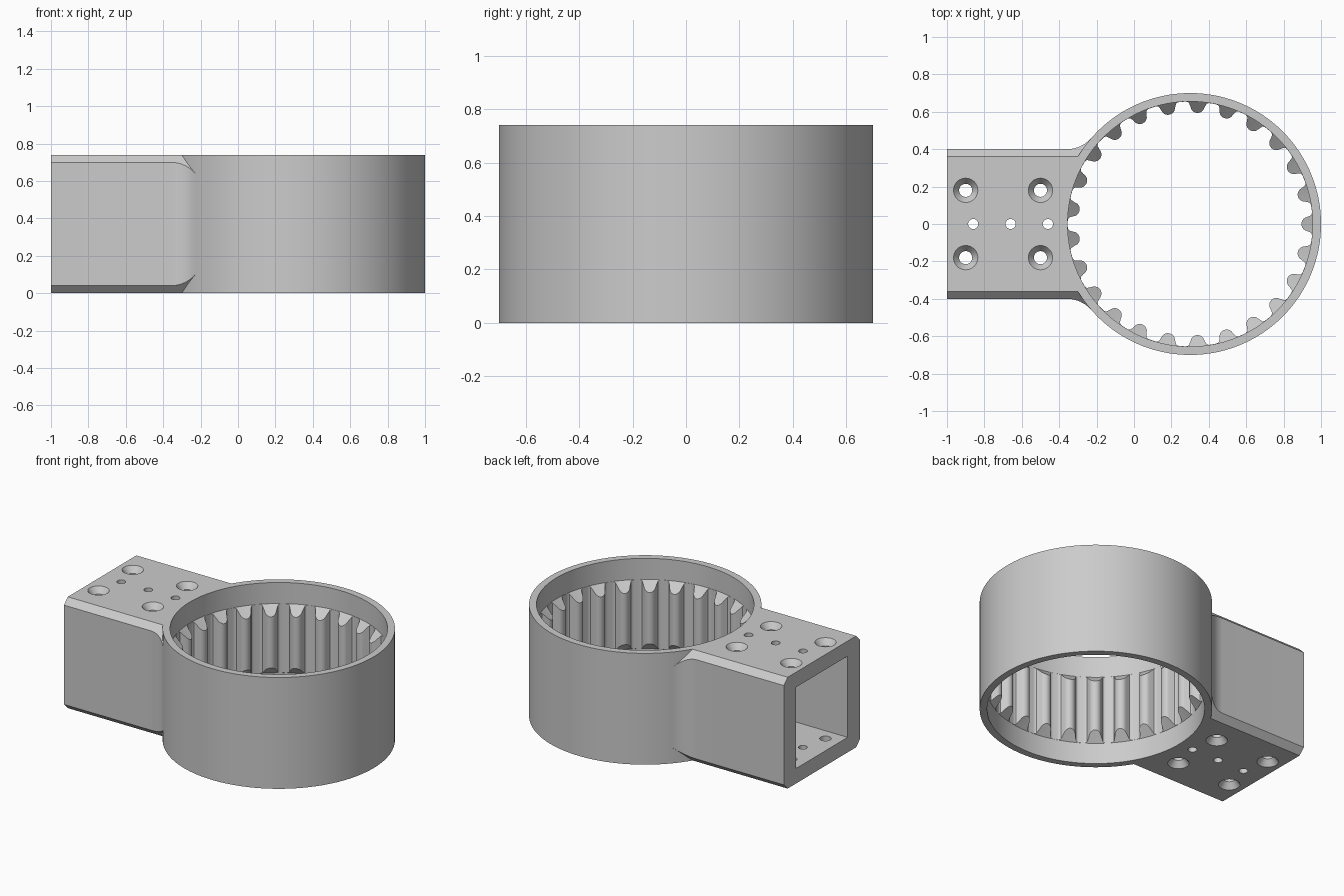
import bpy, bmesh
from math import sin, cos, pi, atan2, radians, sqrt

cube = bpy.data.objects.get("Cube")
if cube:
    bpy.data.objects.remove(cube)

H = 0.74                      # overall height
CX, R_OUT, R_IN = 0.3, 0.7, 0.655
RIBS, RIB_R, RIB_CENTRE, RIB_END = 25, 0.04, 0.635, 0.14
HALF_W, CHAMFER = 0.4, 0.04

grey = bpy.data.materials.new("plain grey")
grey.use_nodes = True
grey.diffuse_color = (0.6, 0.6, 0.6, 1)
grey.node_tree.nodes["Principled BSDF"].inputs["Base Color"].default_value = (0.6, 0.6, 0.6, 1)


def finish(bm, name):
    bmesh.ops.remove_doubles(bm, verts=bm.verts, dist=1e-5)
    bmesh.ops.recalc_face_normals(bm, faces=bm.faces)
    mesh = bpy.data.meshes.new(name)
    bm.to_mesh(mesh)
    bm.free()
    mesh.materials.append(grey)
    ob = bpy.data.objects.new(name, mesh)
    bpy.context.collection.objects.link(ob)
    return ob


def revolve(name, x, y, section, steps):
    """Sweep a closed (radius, z) section, which may vary with the angle."""
    bm = bmesh.new()
    cols = []
    for i in range(steps):
        a = 2 * pi * i / steps
        cols.append([bm.verts.new((x + r * cos(a), y + r * sin(a), z)) for r, z in section(a)])
    for i, col in enumerate(cols):
        nxt = cols[(i + 1) % steps]
        for k in range(len(col)):
            j = (k + 1) % len(col)
            bm.faces.new((col[k], nxt[k], nxt[j], col[j]))
    return finish(bm, name)


def prism(name, points, to_xyz, start, end):
    """Extrude a 2D outline between two positions."""
    bm = bmesh.new()
    a = [bm.verts.new(to_xyz(p, start)) for p in points]
    b = [bm.verts.new(to_xyz(p, end)) for p in points]
    bm.faces.new(a[::-1])
    bm.faces.new(b)
    for i in range(len(a)):
        j = (i + 1) % len(a)
        bm.faces.new((a[i], a[j], b[j], b[i]))
    return finish(bm, name)


def select(ob):
    bpy.ops.object.select_all(action="DESELECT")
    ob.select_set(True)
    bpy.context.view_layer.objects.active = ob


def boolean(ob, cutter, operation="DIFFERENCE"):
    mod = ob.modifiers.new("cut", "BOOLEAN")
    mod.object, mod.operation, mod.solver = cutter, operation, "EXACT"
    select(ob)
    bpy.ops.object.modifier_apply(modifier=mod.name)
    bpy.data.objects.remove(cutter)


def smooth(ob):
    select(ob)
    bpy.ops.object.shade_smooth_by_angle(angle=radians(30))


# Ring with half-round vertical ribs, flared at the wall, with ends sloped at 45 degrees
def ring_section(a):
    pitch = 2 * pi / RIBS
    t = abs((a / pitch + 0.5) % 1 - 0.5) * pitch * RIB_CENTRE
    flare = 0.015 * max(0, 1 - max(0, t - 0.036) / 0.03) ** 2
    bulge = R_IN - RIB_CENTRE + sqrt(RIB_R ** 2 - t * t) if t < RIB_R else 0
    d = max(flare, bulge, 0.0005)
    return [(R_OUT, 0), (R_IN, 0), (R_IN, RIB_END), (R_IN - d, RIB_END + d),
            (R_IN - d, H - RIB_END - d), (R_IN, H - RIB_END), (R_IN, H), (R_OUT, H)]


smooth(revolve("ribbed_ring", CX, 0, ring_section, RIBS * 24))

# Arm outline: straight side, fillet tangent to the ring, then along the ring
fx = -0.36
dx = CX - fx
fr = (dx * dx + HALF_W ** 2 - R_OUT ** 2) / (2 * (R_OUT - HALF_W))
fy = HALF_W + fr
sweep = atan2(dx, fy)
side = [(-1, HALF_W)]
side += [(fx + fr * sin(sweep * i / 10), fy - fr * cos(sweep * i / 10)) for i in range(11)]
meet = atan2(fy, -dx)
r = R_OUT - 0.003
side += [(CX + r * cos(meet + (pi - meet) * i / 16), r * sin(meet + (pi - meet) * i / 16)) for i in range(17)]
outline = side + [(x, -y) for x, y in reversed(side[:-1])]
arm = prism("mounting_arm", outline, lambda p, s: (p[0], p[1], s), -0.1, H + 0.1)

# Sloped long edges, carried on across the fillets
top = HALF_W - CHAMFER
wide = top + 0.2
section = [(-top, 0), (top, 0), (wide, 0.2), (wide, H - 0.2),
           (top, H), (-top, H), (-wide, H - 0.2), (-wide, 0.2)]
along_x = lambda p, s: (s, p[0], p[1])
boolean(arm, prism("edge_trim", section, along_x, -1.2, 0.3), "INTERSECT")

# Rectangular socket, open at the end and closed by the ring wall
w, lo, hi = 0.27, 0.1, H - 0.1
boolean(arm, prism("socket_cutter", [(-w, lo), (w, lo), (w, hi), (-w, hi)], along_x, -1.2, 0.2))

# Countersunk screw holes through top and bottom
sink = [(0, -0.04), (0.095, -0.04), (0.035, 0.04)]
screw = sink + [(q, H - z) for q, z in reversed(sink)]
for x in (-0.9, -0.5):
    for y in (-0.18, 0.18):
        boolean(arm, revolve("screw_cutter", x, y, lambda a: screw, 40))

# Row of small pin holes
pin = [(0, -0.1), (0.027, -0.1), (0.027, H + 0.1), (0, H + 0.1)]
for x in (-0.86, -0.66, -0.46):
    boolean(arm, revolve("pin_cutter", x, 0, lambda a: pin, 32))
smooth(arm)
